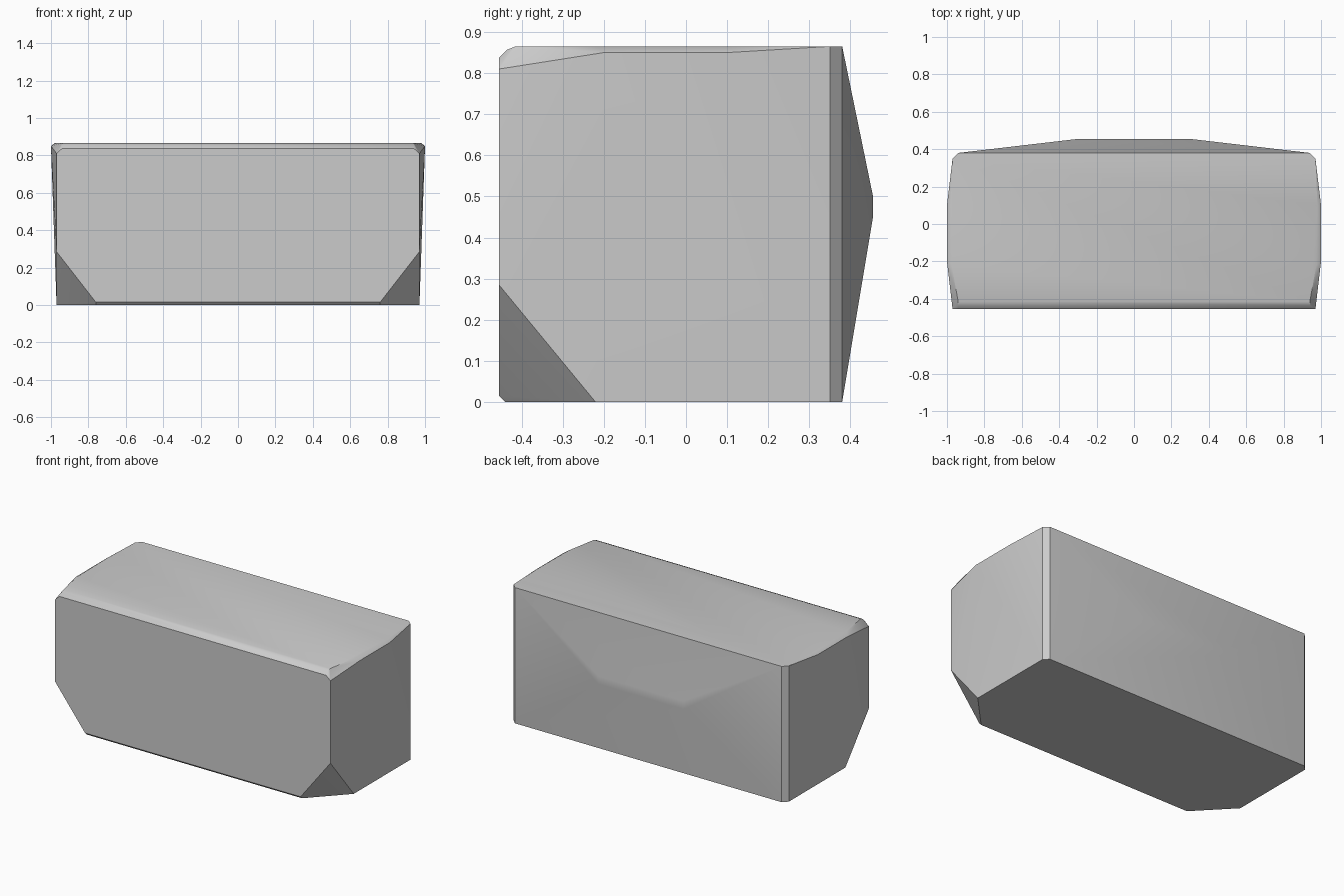
import bpy
import bmesh
from math import radians

cube = bpy.data.objects.get("Cube")
if cube:
    bpy.data.objects.remove(cube, do_unlink=True)

# Plain grey stone colour
stone = bpy.data.materials.new("stone_grey")
stone.use_nodes = True
grey = (0.6, 0.6, 0.6, 1)
stone.diffuse_color = grey
stone.node_tree.nodes["Principled BSDF"].inputs["Base Color"].default_value = grey

FRONT, BACK, TOP = -0.455, 0.38, 0.865

# Corner points of the left half, mirrored for the right
half = [
    # cut-off lower front corner
    (0.97, FRONT, 0.285), (0.76, FRONT, 0.015), (0.76, -0.44, 0), (0.97, -0.22, 0),
    # rounded upper front edge
    (0.97, FRONT, 0.81), (0.94, FRONT, 0.837), (0.94, -0.435, 0.857), (0.94, -0.415, TOP),
    # bulging side, widest near the top
    (0.975, -0.22, TOP), (0.98, 0.1, TOP), (1.0, -0.2, 0.85), (1.0, 0.1, 0.85),
    # bevelled back corner
    (0.97, 0.35, 0), (0.97, 0.35, TOP), (0.94, BACK, 0), (0.94, BACK, TOP),
    # shallow ridge on the back
    (0.3, 0.455, 0.45), (0.3, 0.455, 0.5),
]

# Wrap the points into one faceted block
bm = bmesh.new()
for x, y, z in half:
    for side in (1, -1):
        bm.verts.new((side * x, y, z))
hull = bmesh.ops.convex_hull(bm, input=bm.verts)
unused = [v for v in bm.verts if not v.link_faces]
bmesh.ops.delete(bm, geom=unused, context='VERTS')
bmesh.ops.dissolve_limit(bm, angle_limit=radians(0.3), verts=bm.verts, edges=bm.edges)
bmesh.ops.recalc_face_normals(bm, faces=bm.faces)

mesh = bpy.data.meshes.new("stone_block")
bm.to_mesh(mesh)
bm.free()
mesh.materials.append(stone)
block = bpy.data.objects.new("stone_block", mesh)
bpy.context.collection.objects.link(block)

# Soft bulges, crisp corners
bpy.ops.object.select_all(action='DESELECT')
block.select_set(True)
bpy.context.view_layer.objects.active = block
bpy.ops.object.shade_smooth_by_angle(angle=radians(35))
